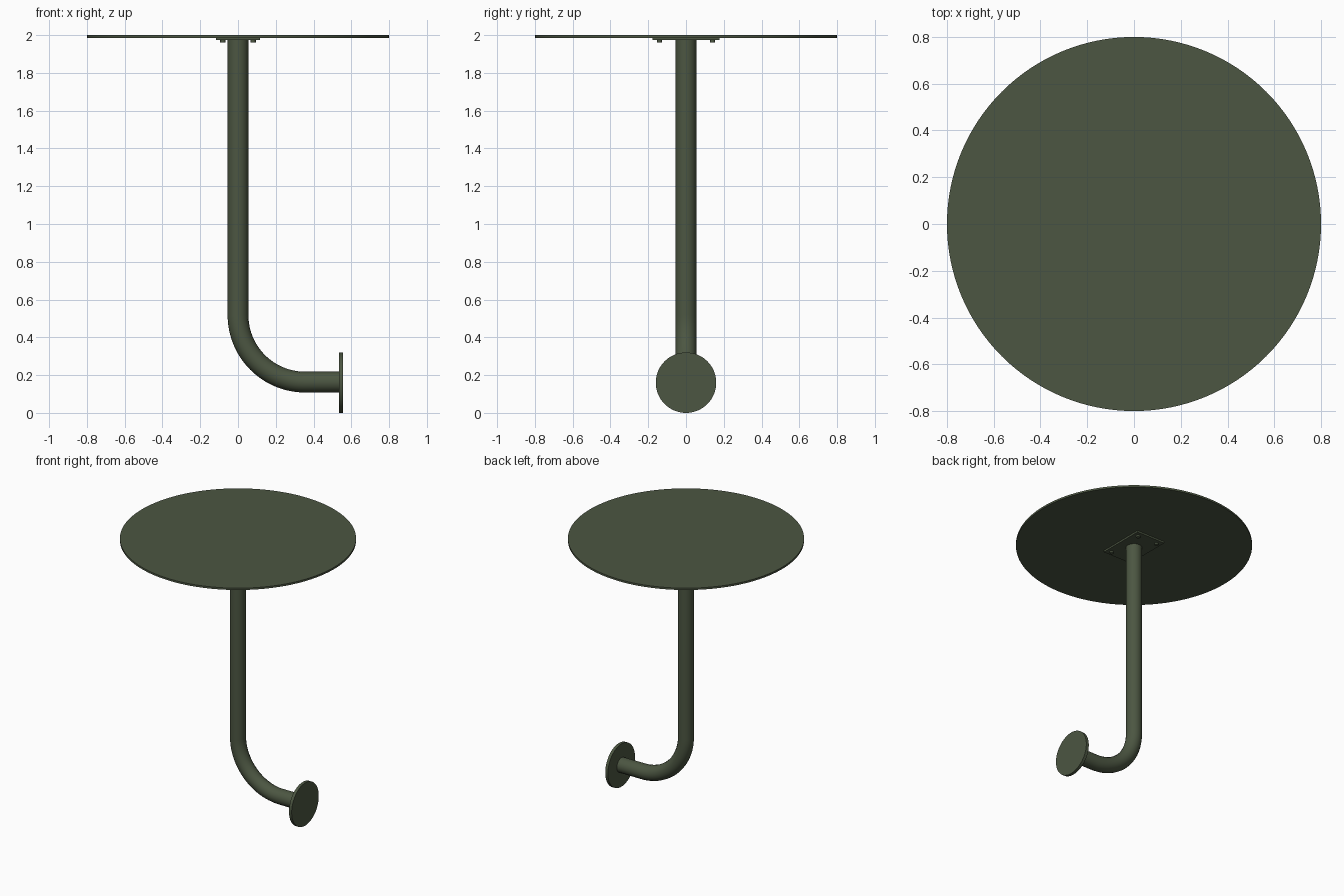
import bpy
import math

cube = bpy.data.objects.get("Cube")
if cube:
    bpy.data.objects.remove(cube, do_unlink=True)

# Single painted metal colour
paint = bpy.data.materials.new("olive green paint")
paint.use_nodes = True
colour = (0.072, 0.093, 0.054, 1)
paint.diffuse_color = colour
paint.node_tree.nodes["Principled BSDF"].inputs["Base Color"].default_value = colour


def finish(name):
    ob = bpy.context.object
    ob.name = name
    ob.data.materials.clear()
    ob.data.materials.append(paint)
    bpy.ops.object.shade_smooth_by_angle(angle=math.radians(35))
    return ob


def disc(name, radius, depth, location, sides=32, rotation=(0, 0, 0)):
    bpy.ops.mesh.primitive_cylinder_add(vertices=sides, radius=radius, depth=depth,
                                        location=location, rotation=rotation)
    return finish(name)


PIPE_R, PIPE_Z, BEND = 0.055, 0.163, 0.355
TOP_Z, FLANGE_X = 1.978, 0.545

# Round top
disc("table_top", 0.8, 0.014, (0, 0, 1.993), 128)

# Mounting plate with four bolts under the top
bpy.ops.mesh.primitive_cube_add(size=1, location=(0, 0, 1.98))
bpy.context.object.scale = (0.235, 0.355, 0.014)
bpy.ops.object.transform_apply(location=False, rotation=False, scale=True)
finish("mounting_plate")
for sx in (-1, 1):
    for sy in (-1, 1):
        disc("plate_bolt", 0.014, 0.014, (sx * 0.08, sy * 0.14, 1.968), 16)

# Bent support pipe: vertical run, quarter bend, horizontal run
path = [(0, TOP_Z)]
for i in range(25):
    a = math.pi / 2 * i / 24
    path.append((BEND * (1 - math.cos(a)), PIPE_Z + BEND * (1 - math.sin(a))))
path.append((FLANGE_X, PIPE_Z))

curve = bpy.data.curves.new("support_pipe", "CURVE")
curve.dimensions = "3D"
curve.bevel_depth = PIPE_R
curve.bevel_resolution = 6
curve.use_fill_caps = True
spline = curve.splines.new("POLY")
spline.points.add(len(path) - 1)
for point, (x, z) in zip(spline.points, path):
    point.co = (x, 0, z, 1)
pipe = bpy.data.objects.new("support_pipe", curve)
bpy.context.collection.objects.link(pipe)
bpy.ops.object.select_all(action="DESELECT")
pipe.select_set(True)
bpy.context.view_layer.objects.active = pipe
bpy.ops.object.convert(target="MESH")
finish("support_pipe")

# Round end flange
disc("end_flange", 0.16, 0.022, (FLANGE_X, 0, 0.16), 64, (0, math.pi / 2, 0))
